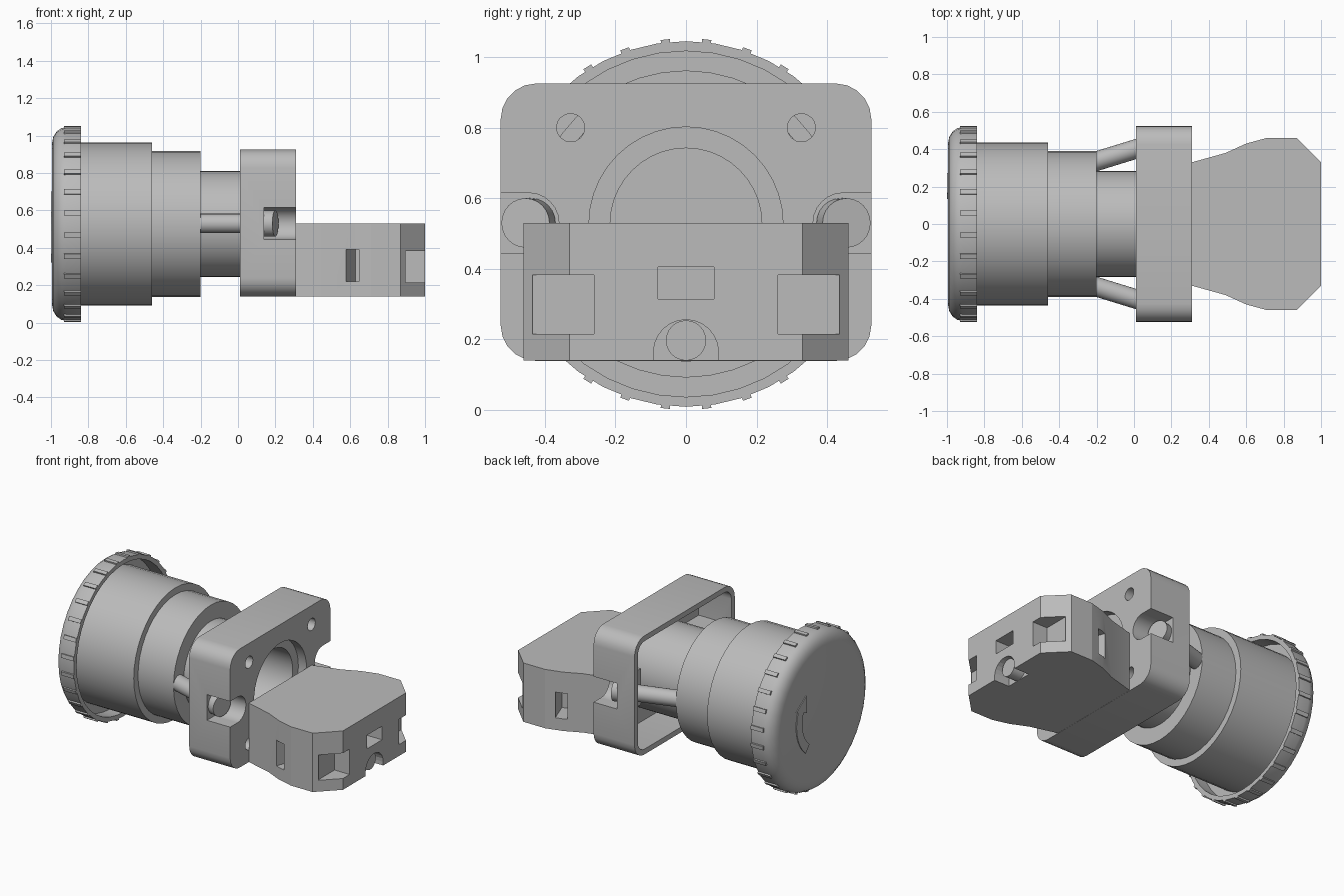
import bpy, bmesh, math
from mathutils import Vector, Matrix

if "Cube" in bpy.data.objects:
    bpy.data.objects.remove(bpy.data.objects["Cube"], do_unlink=True)

AXIS_Z = 0.527
SEGMENTS = 40

grey = bpy.data.materials.new("plain_grey")
grey.use_nodes = True
grey.diffuse_color = (0.5, 0.5, 0.5, 1)
grey.node_tree.nodes["Principled BSDF"].inputs["Base Color"].default_value = (0.5, 0.5, 0.5, 1)


def finish(name, bm):
    bmesh.ops.recalc_face_normals(bm, faces=bm.faces)
    mesh = bpy.data.meshes.new(name)
    bm.to_mesh(mesh)
    bm.free()
    mesh.materials.append(grey)
    obj = bpy.data.objects.new(name, mesh)
    bpy.context.collection.objects.link(obj)
    return obj


def smooth(obj, angle=30):
    bpy.ops.object.select_all(action="DESELECT")
    obj.select_set(True)
    bpy.context.view_layer.objects.active = obj
    bpy.ops.object.shade_smooth_by_angle(angle=math.radians(angle))


def lathe(name, profile):
    """Revolve (x, radius) points around the button axis."""
    bm = bmesh.new()
    verts = [bm.verts.new((x, 0, r)) for x, r in profile]
    edges = [bm.edges.new(pair) for pair in zip(verts, verts[1:])]
    bmesh.ops.spin(bm, geom=verts + edges, cent=(0, 0, 0), axis=(1, 0, 0),
                   angle=math.tau, steps=SEGMENTS)
    bmesh.ops.remove_doubles(bm, verts=bm.verts, dist=0.0005)
    bmesh.ops.translate(bm, verts=bm.verts, vec=(0, 0, AXIS_Z))
    obj = finish(name, bm)
    smooth(obj)
    return obj


def prism(name, points, depth):
    """Extrude a flat outline of 3D points along a vector."""
    bm = bmesh.new()
    face = bm.faces.new([bm.verts.new(p) for p in points])
    top = bmesh.ops.extrude_face_region(bm, geom=[face])
    moved = [v for v in top["geom"] if isinstance(v, bmesh.types.BMVert)]
    bmesh.ops.translate(bm, verts=moved, vec=depth)
    return finish(name, bm)


def box(name, low, high, turn=None):
    low, high = Vector(low), Vector(high)
    bm = bmesh.new()
    place = Matrix.Translation((low + high) / 2)
    if turn:
        place = place @ Matrix.Rotation(turn[0], 4, turn[1])
    bmesh.ops.create_cube(bm, size=1, matrix=place @ Matrix.Diagonal((*(high - low), 1)))
    return finish(name, bm)


def rod(name, start, end, radius, segments=24):
    start, end = Vector(start), Vector(end)
    way = end - start
    bm = bmesh.new()
    place = Matrix.Translation((start + end) / 2) @ way.to_track_quat("Z", "Y").to_matrix().to_4x4()
    bmesh.ops.create_cone(bm, cap_ends=True, segments=segments, radius1=radius,
                          radius2=radius, depth=way.length, matrix=place)
    return finish(name, bm)


def rounded_box(name, x0, x1, half_y, half_z, radius):
    points = []
    for corner, (sy, sz) in enumerate(((1, 1), (-1, 1), (-1, -1), (1, -1))):
        for step in range(6):
            a = math.radians(corner * 90 + step * 18)
            points.append((x0, sy * (half_y - radius) + radius * math.cos(a),
                           0.532 + sz * (half_z - radius) + radius * math.sin(a)))
    return prism(name, points, (x1 - x0, 0, 0))


def combine(target, tool, operation="DIFFERENCE"):
    tool.hide_render = True
    mod = target.modifiers.new("combine", "BOOLEAN")
    mod.operation, mod.object, mod.solver = operation, tool, "EXACT"
    bpy.context.view_layer.objects.active = target
    bpy.ops.object.modifier_apply(modifier=mod.name)
    bpy.data.objects.remove(tool, do_unlink=True)


# Push cap with a hollow rim behind
lathe("push_cap", [(-0.995, 0), (-0.995, 0.43), (-0.988, 0.465), (-0.97, 0.495),
                   (-0.945, 0.512), (-0.92, 0.518), (-0.84, 0.518), (-0.84, 0.49),
                   (-0.93, 0.49), (-0.93, 0)])

# Grip ribs around the rim
RIBS = 28
for i in range(RIBS):
    a = math.tau * (i + 0.5) / RIBS
    rib = box("grip_rib", (-0.93, -0.013, 0.5), (-0.84, 0.013, 0.526))
    rib.data.transform(Matrix.Translation((0, 0, AXIS_Z)) @ Matrix.Rotation(a, 4, "X"))

# Curved arrow plate on the cap face
arrow = []
for r, angles in ((0.27, range(-50, 21, 10)), (0.21, range(20, -51, -10))):
    arrow += [(r, a) for a in angles]
    if r > 0.25:
        arrow += [(0.29, 20), (0.24, 46), (0.17, 20)]
prism("turn_arrow", [(-1.0, r * math.cos(math.radians(a)), AXIS_Z + r * math.sin(math.radians(a)))
                     for r, a in arrow], (0.007, 0, 0))

# Stepped barrel and hollow neck
lathe("barrel", [(-0.95, 0), (-0.95, 0.435), (-0.46, 0.435), (-0.46, 0.39), (-0.2, 0.39),
                 (-0.2, 0.284), (0.25, 0.284), (0.25, 0.215), (0.0, 0.215), (0.0, 0)])

# Mounting collar: open-fronted shell with side bosses, notches and holes
collar = rounded_box("mounting_collar", 0.01, 0.31, 0.525, 0.393, 0.1)
combine(collar, rounded_box("hollow", -0.1, 0.25, 0.49, 0.358, 0.07))
combine(collar, rod("centre_hole", (0.1, 0, AXIS_Z), (0.4, 0, AXIS_Z), 0.275, SEGMENTS))
for s in (-1, 1):
    ys = sorted((s * 0.33, s * 0.51))
    combine(collar, box("boss", (0.1, ys[0], 0.41), (0.28, ys[1], 0.65)), "UNION")
    combine(collar, rod("notch_round", (0.14, s * 0.445, 0.53), (0.4, s * 0.445, 0.53), 0.085))
    ys = sorted((s * 0.445, s * 0.6))
    combine(collar, box("notch_side", (0.14, ys[0], 0.445), (0.4, ys[1], 0.615)))
    for z in (0.8, 0.26):
        combine(collar, rod("screw_hole", (0.2, s * 0.327, z), (0.4, s * 0.327, z), 0.04, 16))
smooth(collar)

# Slanted clamp screws passing into the notches
for s in (-1, 1):
    smooth(rod("clamp_screw", (-0.22, s * 0.33, 0.53), (0.15, s * 0.444, 0.53), 0.052))
    smooth(rod("screw_head", (0.13, s * 0.438, 0.53), (0.2, s * 0.455, 0.53), 0.07))

# Contact block
side = [(0.31, 0.33), (0.49, 0.38), (0.6, 0.43), (0.71, 0.46), (0.87, 0.46), (1.0, 0.33)]
outline = side + [(x, -y) for x, y in reversed(side)]
block = prism("contact_block", [(x, y, 0.14) for x, y in outline], (0, 0, 0.39))
for s in (-1, 1):
    ys = sorted((s * 0.26, s * 0.435))
    combine(block, box("terminal_pocket", (0.89, ys[0], 0.215), (1.1, ys[1], 0.383)))
    ys = sorted((s * 0.28, s * 0.58))
    combine(block, box("side_slot", (0.575, ys[0], 0.22), (0.65, ys[1], 0.39),
                       (s * math.radians(20), "Z")))
combine(block, box("centre_pocket", (0.88, -0.08, 0.315), (1.1, 0.08, 0.405)))
combine(block, rod("arch_top", (0.89, 0, 0.164), (1.1, 0, 0.164), 0.092))
combine(block, box("arch_base", (0.89, -0.092, 0.1), (1.1, 0.092, 0.164)))
smooth(block, 12)
smooth(rod("contact_pin", (0.86, 0, 0.197), (0.97, 0, 0.197), 0.057))
